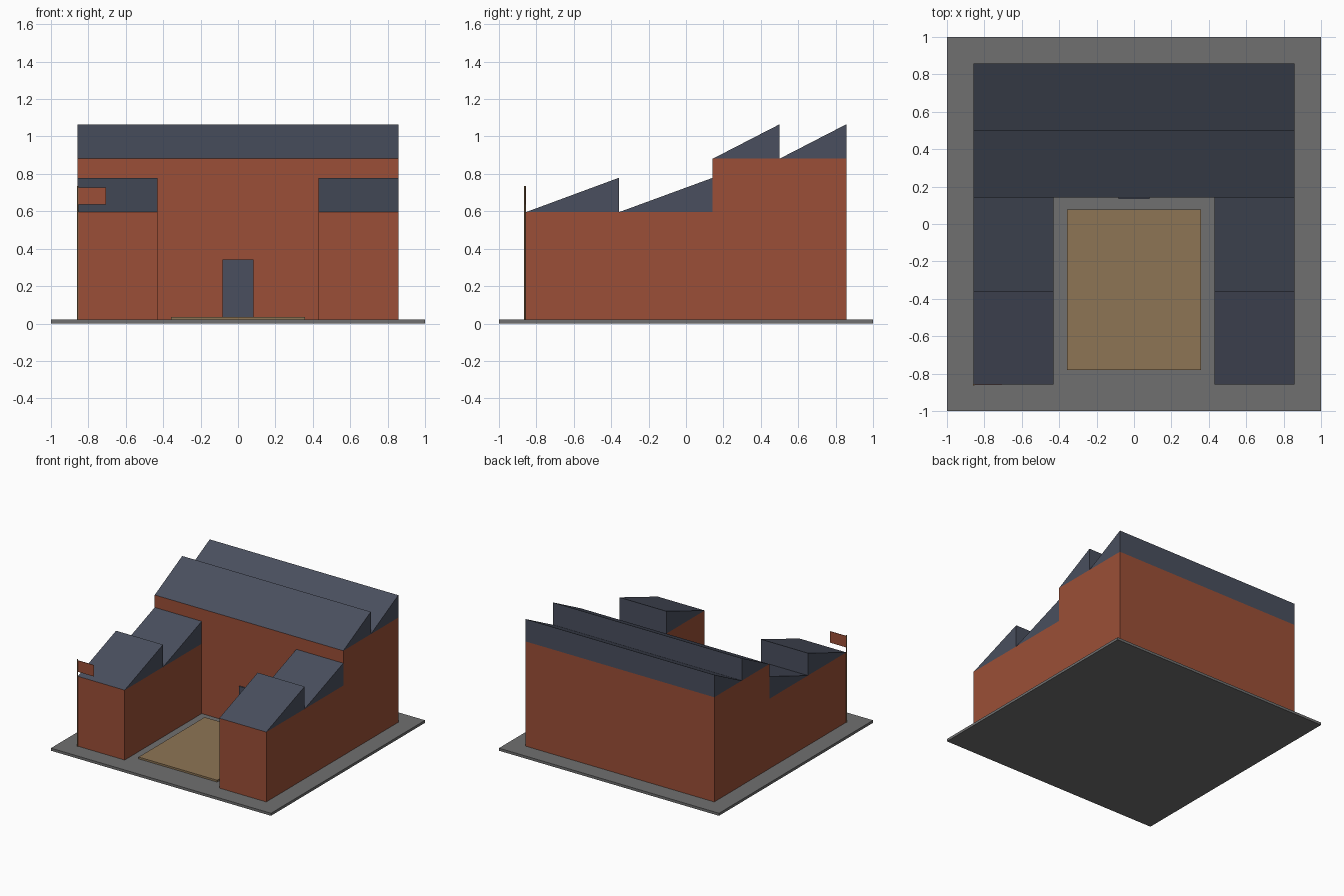
import bpy

cube = bpy.data.objects.get("Cube")
if cube:
    bpy.data.objects.remove(cube, do_unlink=True)


def material(name, rgb):
    m = bpy.data.materials.new(name)
    m.use_nodes = True
    m.diffuse_color = (*rgb, 1)
    m.node_tree.nodes["Principled BSDF"].inputs["Base Color"].default_value = (*rgb, 1)
    return m


BRICK = material("brick red", (0.33, 0.078, 0.038))
SLATE = material("slate blue", (0.067, 0.078, 0.112))
PAVING = material("paving grey", (0.16, 0.16, 0.16))
SAND = material("sand", (0.27, 0.178, 0.09))


def extrude_profile(name, profile, x0, x1, mat):
    """Extrude a closed (y, z) outline along x."""
    n = len(profile)
    verts = [(x, y, z) for x in (x0, x1) for y, z in profile]
    faces = [tuple(reversed(range(n))), tuple(range(n, 2 * n))]
    faces += [(i, (i + 1) % n, n + (i + 1) % n, n + i) for i in range(n)]
    mesh = bpy.data.meshes.new(name)
    mesh.from_pydata(verts, [], faces)
    mesh.materials.append(mat)
    obj = bpy.data.objects.new(name, mesh)
    bpy.context.collection.objects.link(obj)
    return obj


def box(name, x0, x1, y0, y1, z0, z1, mat):
    return extrude_profile(name, [(y0, z0), (y1, z0), (y1, z1), (y0, z1)], x0, x1, mat)


def sawtooth_roof(name, x0, x1, edges, z0, rise):
    """Wedges climbing to the back, each ending in an upright face."""
    for i, (y0, y1) in enumerate(zip(edges, edges[1:]), 1):
        extrude_profile(f"{name}_{i}", [(y0, z0), (y1, z0), (y1, z0 + rise)], x0, x1, SLATE)


HALF = 0.857      # outer wall
INNER = 0.43      # courtyard side of the wings
STEP = 0.143      # front wall of the hall
GROUND = 0.021
WING_TOP, HALL_TOP, RISE = 0.595, 0.881, 0.184

# Ground slab and courtyard
box("ground_slab", -1, 1, -1, 1, 0, GROUND, PAVING)
box("courtyard", -0.357, 0.357, -0.78, 0.077, GROUND, 0.036, SAND)

# Main hall with its door
box("hall_walls", -HALF, HALF, STEP, HALF, GROUND, HALL_TOP, BRICK)
sawtooth_roof("hall_roof", -HALF, HALF, [STEP, 0.5, HALF], HALL_TOP, RISE)
box("door", -0.084, 0.084, 0.133, STEP, GROUND, 0.341, SLATE)

# Side wings
for side, x0, x1 in (("right", -HALF, -INNER), ("left", INNER, HALF)):
    box(f"{side}_wing_walls", x0, x1, -HALF, STEP, GROUND, WING_TOP, BRICK)
    sawtooth_roof(f"{side}_wing_roof", x0, x1, [-HALF, -0.359, STEP], WING_TOP, RISE)

# Flag on the front corner
bpy.ops.mesh.primitive_cylinder_add(vertices=8, radius=0.005, depth=0.714,
                                    location=(-HALF, -0.86, GROUND + 0.357))
pole = bpy.context.object
pole.name = "flag_pole"
pole.data.materials.append(SAND)
box("flag", -HALF, -0.706, -0.862, -0.858, 0.635, 0.728, BRICK)
